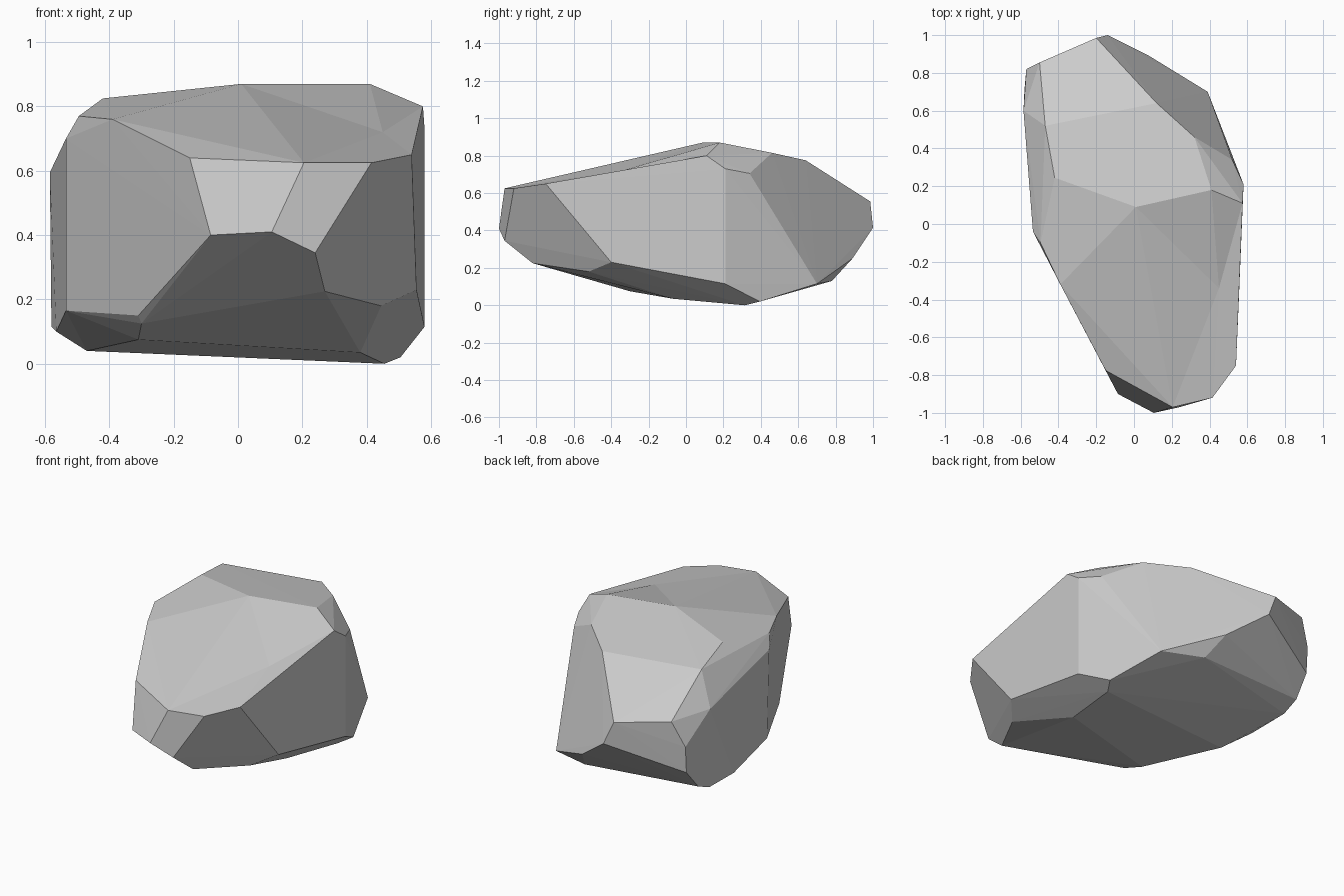
import bpy
import bmesh
from mathutils import Vector

old_cube = bpy.data.objects.get("Cube")
if old_cube:
    bpy.data.objects.remove(old_cube, do_unlink=True)


def make_material(name, color):
    material = bpy.data.materials.new(name)
    material.use_nodes = True
    material.diffuse_color = color
    shader = material.node_tree.nodes["Principled BSDF"]
    shader.inputs["Base Color"].default_value = color
    shader.inputs["Roughness"].default_value = 0.9
    return material


# Corners of the boulder, grouped by region
dent_rim = [
    (.01, .09, .87), (.41, .18, .87), (.575, .11, .8), (.555, -.4, .23),
    (.54, -.75, .65), (.415, -.92, .625), (.205, -.97, .625), (-.15, -.775, .64),
]
dent_centre = (.45, -.34, .72)
crown = [
    (-.42, .245, .825), (-.47, .52, .775), (.32, .46, .815), (.12, .64, .775),
    (-.39, -.32, .76), (-.495, -.1, .77), (-.535, -.04, .7),
]
left_side = [(.58, .21, .73), (.52, .34, .705), (.58, .21, .115), (.39, .7, .115)]
right_side = [(-.585, .6, .595), (-.535, -.02, .165), (-.58, .71, .16), (-.58, .605, .115)]
back_end = [
    (-.2, .985, .555), (-.14, 1, .415), (-.5, .855, .59), (-.57, .82, .44),
    (-.57, .81, .28), (.08, .89, .25), (.14, .78, .13),
]
front_end = [
    (.105, -1, .41), (-.085, -.9, .4), (.24, -.97, .345), (.27, -.82, .225),
    (.445, -.52, .18), (-.31, -.46, .15),
]
underside = [
    (.505, .395, .02), (.455, .315, 0), (.38, -.07, .035), (-.31, -.3, .075),
    (-.3, -.44, .125), (-.47, .19, .04), (-.565, .345, .1),
]


def build_boulder(name, material):
    bm = bmesh.new()
    rim = [bm.verts.new(point) for point in dent_rim]
    for region in (crown, left_side, right_side, back_end, front_end, underside):
        for point in region:
            bm.verts.new(point)

    # Wrap the corners in a faceted shell
    shell = bmesh.ops.convex_hull(bm, input=bm.verts[:], use_existing_faces=False)
    loose = [v for v in bm.verts if not v.link_faces]
    rim = [v for v in rim if v not in loose]
    bmesh.ops.delete(bm, geom=loose, context="VERTS")

    # Replace the shell inside the rim with a shallow dent
    covers = [f for f in bm.faces if all(v in rim for v in f.verts)]
    bmesh.ops.delete(bm, geom=covers, context="FACES")
    centre = bm.verts.new(Vector(dent_centre))
    for edge in [e for e in bm.edges if e.is_boundary]:
        bm.faces.new((*edge.verts, centre))

    bmesh.ops.recalc_face_normals(bm, faces=bm.faces[:])
    for face in bm.faces:
        face.smooth = False
    mesh = bpy.data.meshes.new(name)
    bm.to_mesh(mesh)
    bm.free()
    mesh.materials.append(material)
    boulder = bpy.data.objects.new(name, mesh)
    bpy.context.collection.objects.link(boulder)
    return boulder


stone_grey = make_material("stone grey", (.6, .6, .6, 1))
build_boulder("boulder", stone_grey)
